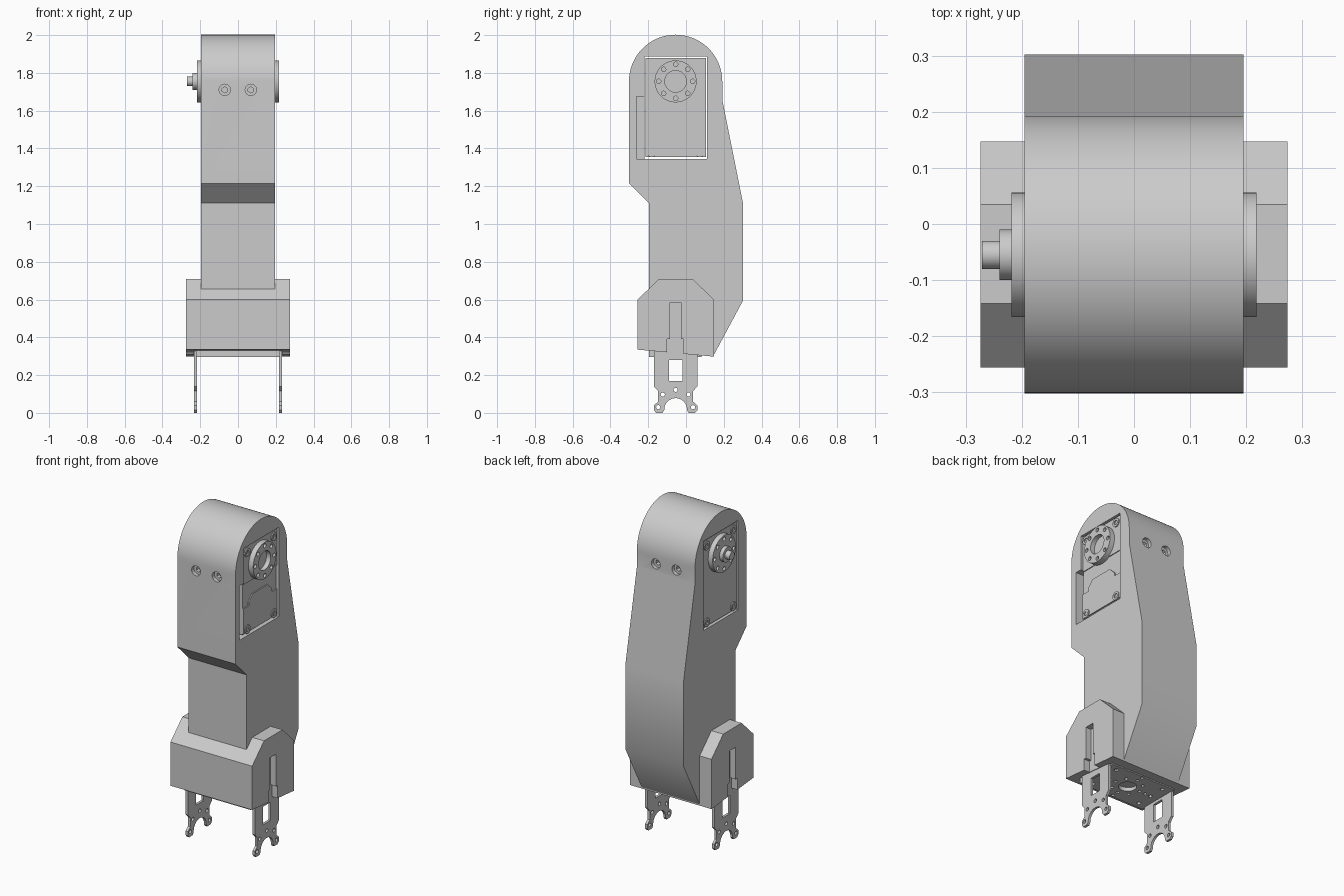
import bpy, bmesh
from math import sin, cos, pi, radians
from mathutils import Matrix, Vector

cube = bpy.data.objects.get("Cube")
if cube:
    bpy.data.objects.remove(cube)

grey = bpy.data.materials.new("light grey")
grey.use_nodes = True
grey.diffuse_color = (0.6, 0.6, 0.6, 1)
grey.node_tree.nodes["Principled BSDF"].inputs["Base Color"].default_value = (0.6, 0.6, 0.6, 1)

CY, CZ = -0.055, 1.755      # hip axis shared by the rounded top and the horns


def finish(name, bm):
    bmesh.ops.recalc_face_normals(bm, faces=bm.faces)
    mesh = bpy.data.meshes.new(name)
    bm.to_mesh(mesh)
    bm.free()
    mesh.materials.append(grey)
    ob = bpy.data.objects.new(name, mesh)
    bpy.context.collection.objects.link(ob)
    return ob


def prism(name, outline, x0, x1):
    """Extrude a (y, z) outline along x."""
    bm = bmesh.new()
    face = bm.faces.new([bm.verts.new((x0, y, z)) for y, z in outline])
    ext = bmesh.ops.extrude_face_region(bm, geom=[face])["geom"]
    bmesh.ops.translate(bm, vec=(x1 - x0, 0, 0),
                        verts=[v for v in ext if isinstance(v, bmesh.types.BMVert)])
    return finish(name, bm)


def box(name, x0, x1, y0, y1, z0, z1):
    return prism(name, [(y0, z0), (y1, z0), (y1, z1), (y0, z1)], x0, x1)


def rod(name, start, end, r, sides=32):
    """Cylinder between two points."""
    a, b = Vector(start), Vector(end)
    turn = (b - a).to_track_quat('Z', 'Y').to_matrix().to_4x4()
    bm = bmesh.new()
    bmesh.ops.create_cone(bm, cap_ends=True, segments=sides, radius1=r, radius2=r,
                          depth=(b - a).length, matrix=Matrix.Translation((a + b) / 2) @ turn)
    return finish(name, bm)


def cut(target, *cutters):
    """Subtract the cutters, then remove them."""
    bpy.context.view_layer.objects.active = target
    for c in cutters:
        c.hide_render = True
        mod = target.modifiers.new("cut", 'BOOLEAN')
        mod.operation, mod.solver, mod.object = 'DIFFERENCE', 'EXACT', c
        bpy.ops.object.modifier_apply(modifier=mod.name)
        bpy.data.objects.remove(c)


def arc(cy, cz, r, a0, a1, n):
    angles = [radians(a0 + (a1 - a0) * i / n) for i in range(n + 1)]
    return [(cy + r * cos(a), cz + r * sin(a)) for a in angles]


def ring(r, n):
    return [(r * cos(2 * pi * i / n), r * sin(2 * pi * i / n)) for i in range(n)]


# Thigh shell with rounded top, servo opening and cable pocket
shell = prism("thigh_shell", arc(CY, CZ, 0.247, 0, 180, 48) + [
    (-0.302, 1.215), (-0.197, 1.11), (-0.197, 0.335), (0.145, 0.302),
    (0.302, 0.595), (0.302, 1.11), (0.192, 1.66)], -0.195, 0.195)
cut(shell, box("opening", -0.3, 0.3, -0.22, 0.112, 1.345, 1.887),
    box("cable_pocket", 0.0, 0.3, -0.263, -0.21, 1.345, 1.675))

# Screws through the front and back of the shell
for x in (-0.07, 0.068):
    cut(shell, rod("hole", (x, -0.4, 1.71), (x, 0.3, 1.71), 0.03))
    for side, y0, y1 in (("front", -0.28, -0.23), ("back", 0.17, 0.12)):
        screw = rod(side + "_screw", (x, y0, 1.71), (x, y1, 1.71), 0.03)
        cut(screw, rod("socket", (x, y0 * 1.2, 1.71), (x, (y0 + y1) / 2, 1.71), 0.016, 6))

# Servo body
servo = box("servo_body", -0.182, 0.182, -0.215, 0.106, 1.355, 1.88)
cover = [(-0.215, 1.36), (0.106, 1.36), (0.106, 1.515), (0.058, 1.515), (0.058, 1.535),
         (0.016, 1.575), (-0.132, 1.575), (-0.165, 1.535), (-0.165, 1.515), (-0.215, 1.515)]

for s, side in ((1, "left"), (-1, "right")):
    # Raised servo covers and corner screws
    if s > 0:
        prism("servo_lower_cover", cover, 0.18, 0.189)
        box("servo_upper_cover", 0.18, 0.187, -0.215, 0.106, 1.66, 1.88)
    else:
        box("servo_back_cover", -0.188, -0.18, -0.215, 0.106, 1.355, 1.88)
    for y in (-0.182, 0.073):
        for z in (1.38, 1.845):
            screw = rod(side + "_servo_screw", (s * 0.17, y, z), (s * 0.194, y, z), 0.026, 24)
            cut(screw, rod("socket", (s * 0.182, y, z), (s * 0.25, y, z), 0.014, 6))

    # Output horn with a bolt circle
    horn = rod(side + "_horn", (s * 0.17, CY, CZ), (s * 0.218, CY, CZ), 0.111, 64)
    for y, z in ring(0.09, 8):
        cut(horn, rod("bolt_hole", (s * 0.2, CY + y, CZ + z), (s * 0.25, CY + y, CZ + z), 0.012, 16))
    if s > 0:
        cut(horn, rod("bore", (0.19, CY, CZ), (0.25, CY, CZ), 0.057, 48))
    else:
        rod("horn_hub", (-0.21, CY, CZ), (-0.24, CY, CZ), 0.045, 48)
        rod("horn_pin", (-0.23, CY, CZ), (-0.271, CY, CZ), 0.025)

# Knee block with bevelled top and a slot on each side
block = prism("knee_block", [(-0.256, 0.335), (0.147, 0.298), (0.147, 0.6), (0.035, 0.71),
                             (-0.142, 0.71), (-0.256, 0.6)], -0.274, 0.274)
for s in (-1, 1):
    xa, xb = sorted((s * 0.236, s * 0.4))
    cut(block, box("slot", xa, xb, -0.085, -0.026, 0.37, 0.585),
        box("slot_foot", xa, xb, -0.1, -0.012, 0.2, 0.39))

# Hinge bracket: base plate with bolt circle
plate = box("bracket_base", -0.222, 0.222, -0.195, 0.082, 0.297, 0.33)
cut(plate, rod("centre_hole", (0, CY, 0.2), (0, CY, 0.325), 0.05))
for r, n in ((0.085, 8), (0.125, 4)):
    for x, y in ring(r, n):
        cut(plate, rod("bolt_hole", (x, CY + y, 0.2), (x, CY + y, 0.325), 0.01, 12))
for x in (-0.165, 0.165):
    for y in (-0.1, 0, 0.1):
        cut(plate, rod("bolt_hole", (x, CY + y, 0.2), (x, CY + y, 0.325), 0.012, 12))

# Hinge bracket: forked side legs
half = [(0.037, 0.355), (0.037, 0.33), (0.115, 0.33), (0.115, 0.14), (0.092, 0.115), (0.092, 0.06),
        (0.115, 0.04), (0.115, 0.014), (0.103, 0), (0.07, 0), (0.06, 0.015)]
outline = ([(CY + y, z) for y, z in half] + arc(CY, 0.018, 0.06, 0, 180, 20)
           + [(CY - y, z) for y, z in reversed(half)])
for s, side in ((1, "left"), (-1, "right")):
    x0, x1 = sorted((s * 0.217, s * 0.232))
    leg = prism(side + "_bracket_leg", outline, x0, x1)
    cut(leg, box("window", x0 - 0.1, x1 + 0.1, CY - 0.036, CY + 0.036, 0.17, 0.28))
    for dy, z in ((0, 0.122), (0.068, 0.097), (-0.068, 0.097), (0.092, 0.03), (-0.092, 0.03)):
        cut(leg, rod("hole", (x0 - 0.1, CY + dy, z), (x1 + 0.1, CY + dy, z), 0.011, 16))

# Smooth the round surfaces and keep edges crisp
bpy.ops.object.select_all(action='DESELECT')
for ob in bpy.context.scene.objects:
    if ob.type == 'MESH' and ob.data.materials and ob.data.materials[0] == grey:
        ob.select_set(True)
        bpy.context.view_layer.objects.active = ob
bpy.ops.object.shade_smooth_by_angle(angle=radians(30))
